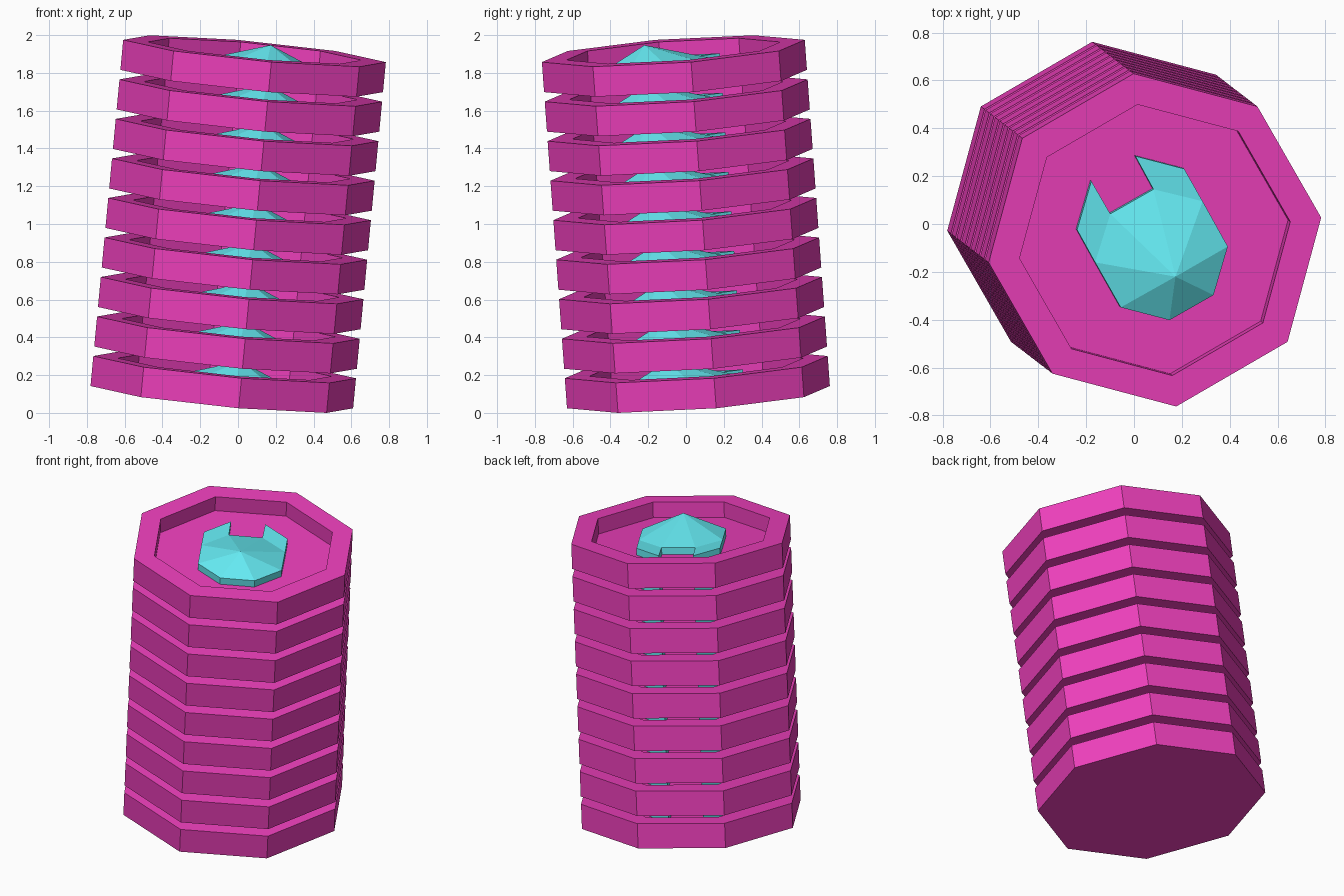
import bpy, bmesh, math
from mathutils import Vector, Matrix

if "Cube" in bpy.data.objects:
    bpy.data.objects.remove(bpy.data.objects["Cube"])

COUNT, PITCH = 9, 0.2107          # stacked trays and their spacing
HEIGHT, DEPTH = 0.16, 0.10        # tray height, recess depth
R_OUT, R_IN = 0.704, 0.573
FIRST = math.radians(-37.5)       # angle of the first octagon corner

# the whole stack leans
axis = Vector((0.0945, -0.0725, 1)).normalized()
tilt = Vector((0, 0, 1)).rotation_difference(axis).to_matrix().to_4x4()
base = Vector((-0.0857, 0.0658, 0.0833))


def material(name, rgb):
    m = bpy.data.materials.new(name)
    m.diffuse_color = (*rgb, 1)
    m.use_nodes = True
    m.node_tree.nodes["Principled BSDF"].inputs["Base Color"].default_value = m.diffuse_color
    return m


def finish(bm, name, mat):
    bmesh.ops.recalc_face_normals(bm, faces=bm.faces)
    me = bpy.data.meshes.new(name)
    bm.to_mesh(me)
    bm.free()
    me.materials.append(mat)
    return me


def tray_mesh(mat):
    bm = bmesh.new()

    def ring(r, z):
        return [bm.verts.new((r * math.cos(FIRST + k * math.pi / 4),
                              r * math.sin(FIRST + k * math.pi / 4), z)) for k in range(8)]
    rings = [ring(R_OUT, 0), ring(R_OUT, HEIGHT), ring(R_IN, HEIGHT), ring(R_IN, HEIGHT - DEPTH)]
    bm.faces.new(rings[0])
    bm.faces.new(rings[-1])
    for a, b in zip(rings, rings[1:]):
        for k in range(8):
            j = (k + 1) % 8
            bm.faces.new((a[k], a[j], b[j], b[k]))
    return finish(bm, "tray", mat)


def insert_mesh(mat):
    # half outline in (along, across); mirrored for the other side
    half = [(-0.148, 0.106), (0, 0.258), (0.218, 0.259), (0.375, 0.258), (0.523, 0.106), (0.364, 0.104)]
    outline = half + [(u, -r) for u, r in reversed(half)]
    along, across = Vector((-0.492, 0.870, 0)), Vector((0.870, 0.492, 0))
    origin = Vector((0.087, -0.159, 0))

    def place(u, r, z):
        return origin + along * u + across * r + Vector((0, 0, z))
    bm = bmesh.new()
    low = [bm.verts.new(place(u, r, HEIGHT - DEPTH)) for u, r in outline]
    top = [bm.verts.new(place(u, r, HEIGHT - 0.055)) for u, r in outline]
    apex = bm.verts.new(place(0.01, 0, HEIGHT + 0.05))
    n = len(outline)
    for k in range(n):
        j = (k + 1) % n
        bm.faces.new((low[k], low[j], top[j], top[k]))
    # shallow faceted peak, then two flat prongs beside the notch
    fan = [0, 1, 2, 5, 6, 9, 10, 11]
    for a, b in zip(fan, fan[1:] + fan[:1]):
        bm.faces.new((top[a], top[b], apex))
    bm.faces.new([top[k] for k in (2, 3, 4, 5)])
    bm.faces.new([top[k] for k in (6, 7, 8, 9)])
    bm.faces.new(low)
    return finish(bm, "insert", mat)


tray = tray_mesh(material("pink", (0.85, 0.05, 0.50)))
insert = insert_mesh(material("cyan", (0.13, 0.83, 0.90)))

for i in range(COUNT):
    for name, mesh in (("tray", tray), ("peaked_insert", insert)):
        ob = bpy.data.objects.new(f"{name}_{i + 1}", mesh)
        ob.matrix_world = Matrix.Translation(base + axis * PITCH * i) @ tilt
        bpy.context.collection.objects.link(ob)
